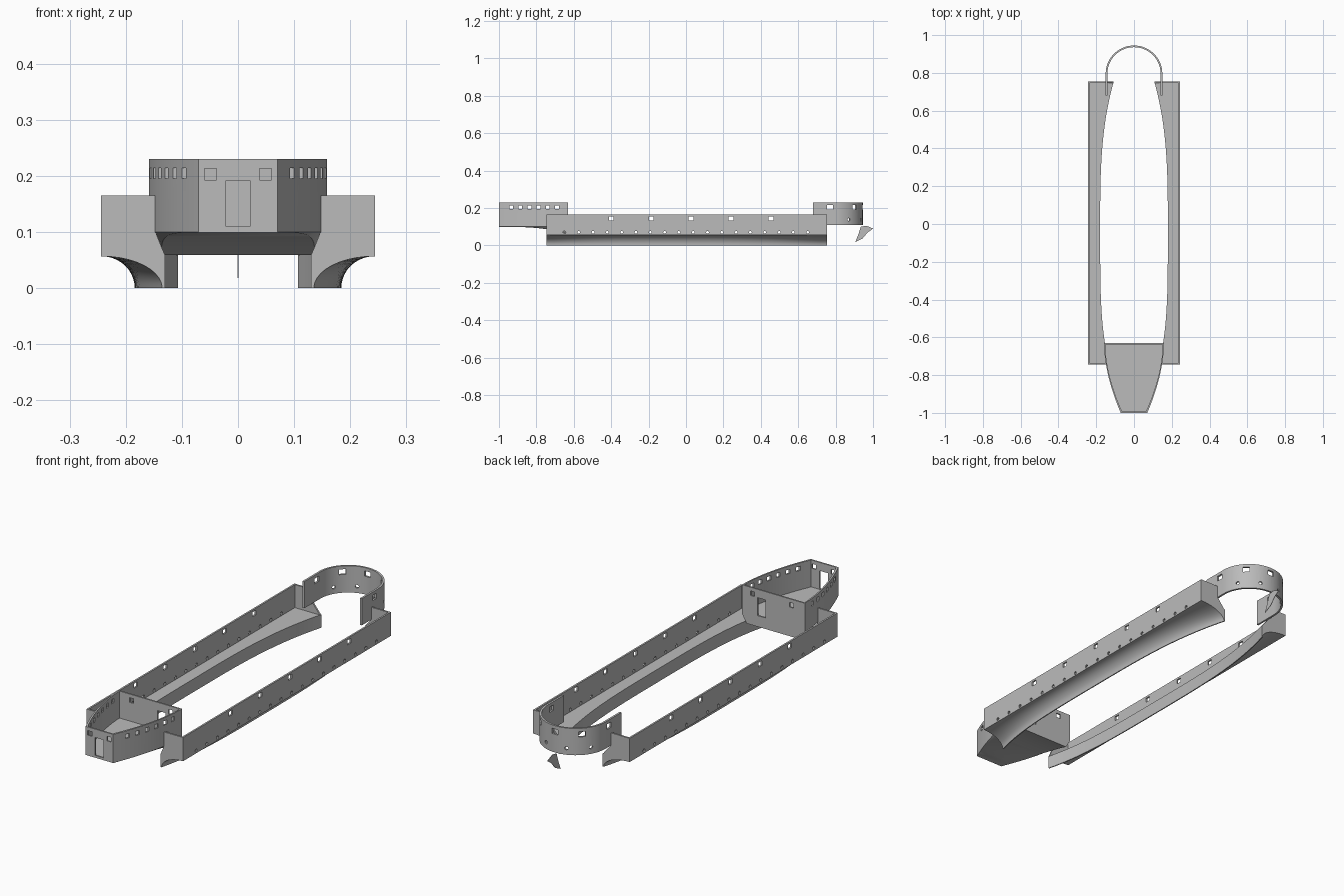
import bpy, bmesh, math
from mathutils import Matrix, Vector

if "Cube" in bpy.data.objects:
    bpy.data.objects.remove(bpy.data.objects["Cube"])

grey = bpy.data.materials.new("plain grey")
grey.diffuse_color = (0.5, 0.5, 0.5, 1)
grey.use_nodes = True
grey.node_tree.nodes["Principled BSDF"].inputs["Base Color"].default_value = grey.diffuse_color


def finish(bm, name):
    bmesh.ops.recalc_face_normals(bm, faces=bm.faces)
    me = bpy.data.meshes.new(name)
    bm.to_mesh(me)
    bm.free()
    ob = bpy.data.objects.new(name, me)
    me.materials.append(grey)
    bpy.context.collection.objects.link(ob)
    return ob


def loft(name, sections):
    """Closed solid through a list of equal-length closed sections."""
    bm = bmesh.new()
    rings = [[bm.verts.new(p) for p in s] for s in sections]
    n = len(rings[0])
    for a, b in zip(rings, rings[1:]):
        for i in range(n):
            j = (i + 1) % n
            bm.faces.new((a[i], a[j], b[j], b[i]))
    bm.faces.new(rings[0])
    bm.faces.new(rings[-1])
    return finish(bm, name)


def prism(name, pts, z0, z1):
    return loft(name, [[(x, y, z) for x, y in pts] for z in (z0, z1)])


def box(bm, c, size, rot=0):
    m = Matrix.Translation(c) @ Matrix.Rotation(rot, 4, 'Z') @ Matrix.Diagonal((*size, 1))
    bmesh.ops.create_cube(bm, size=1, matrix=m)


def port(bm, c, r, depth, rot=0):
    m = Matrix.Translation(c) @ Matrix.Rotation(rot, 4, 'Z') @ Matrix.Rotation(math.pi / 2, 4, 'Y')
    bmesh.ops.create_cone(bm, cap_ends=True, segments=10, radius1=r, radius2=r, depth=depth, matrix=m)


def cut(ob, cutter):
    mod = ob.modifiers.new("cut", 'BOOLEAN')
    mod.operation, mod.solver, mod.object = 'DIFFERENCE', 'EXACT', cutter
    dg = bpy.context.evaluated_depsgraph_get()
    me = bpy.data.meshes.new_from_object(ob.evaluated_get(dg))
    ob.modifiers.clear()
    ob.data = me
    bpy.data.objects.remove(cutter)


def smooth(ob):
    bpy.ops.object.select_all(action='DESELECT')
    ob.select_set(True)
    bpy.context.view_layer.objects.active = ob
    bpy.ops.object.shade_smooth_by_angle(angle=math.radians(30))


Y0, Y1 = -0.745, 0.755


def hull_x(y):
    return 0.179 - (0.049 * (y / Y0) ** 4 if y < 0 else 0.072 * (y / Y1) ** 3)


def underside(y, sx):
    b = hull_x(y) + 0.005
    return [(sx * (0.243 - (0.243 - b) * math.cos(t)), y, 0.057 * math.sin(t))
            for t in [k * math.pi / 20 for k in range(11)]]


for sx, side in ((1, "right"), (-1, "left")):
    # overhanging side deck with hollow curved underside
    secs = []
    for i in range(41):
        y = Y0 + (Y1 - Y0) * i / 40
        secs.append([(sx * hull_x(y), y, 0.06), (sx * hull_x(y), y, 0)]
                    + underside(y, sx) + [(sx * 0.243, y, 0.06)])
    smooth(loft(side + "_side_deck", secs))

    # tall outer wall with square windows and a row of portholes
    bm = bmesh.new()
    box(bm, (sx * 0.24, (Y0 + Y1) / 2, 0.111), (0.008, Y1 - Y0, 0.108))
    wall = finish(bm, side + "_outer_wall")
    bm = bmesh.new()
    for k in range(5):
        box(bm, (sx * 0.24, -0.4 + 0.2135 * k, 0.145), (0.05, 0.025, 0.021))
    for k in range(18):
        port(bm, (sx * 0.24, -0.65 + 0.0765 * k, 0.07), 0.0075, 0.05)
    cut(wall, finish(bm, "wall_cutter"))

    # end panels
    for y, d, name, prof in (
            (Y0, 0.008, "front", [(0.13, 0.058), (0.145, 0.095), (0.145, 0.165)]),
            (Y1, -0.008, "rear", [(0.108, 0.058), (0.15, 0.11), (0.15, 0.165)])):
        prof = [(0.2435, 0.058)] + prof + [(0.2435, 0.165)]
        loft(f"{side}_{name}_panel", [[(sx * x, yy, z) for x, z in prof]
                                      for yy in (y, y + d)])

# ---- front cabin ----
CF, CR = -1.0, -0.63


def cabin_w(t):
    return 0.07 + 0.089 * (1 - (1 - t) ** 1.8)


ts = [i / 14 for i in range(15)]


def outline(inset, inset_y):
    half = [(cabin_w(t) - inset, CF + inset_y + (CR - CF - 2 * inset_y) * t) for t in ts]
    return half + [(-x, y) for x, y in reversed(half)]


cabin = prism("front_cabin", outline(0, 0), 0.1, 0.23)
cut(cabin, prism("cabin_cutter", outline(0.007, 0.007), 0.107, 0.3))
bm = bmesh.new()
for y in (-0.935, -0.886, -0.837, -0.788, -0.739, -0.69):
    box(bm, (0, y, 0.205), (0.5, 0.02, 0.019))
box(bm, (0, CF, 0.151), (0.042, 0.05, 0.082))
for x in (-0.049, 0.049):
    box(bm, (x, CF, 0.203), (0.022, 0.05, 0.021))
box(bm, (0.06, CR, 0.151), (0.042, 0.05, 0.082))
for x in (-0.092, 0.105):
    box(bm, (x, CR, 0.203), (0.022, 0.05, 0.021))
cut(cabin, finish(bm, "opening_cutter"))
smooth(cabin)

# keel wedge that drops below the cabin towards its rear wall
secs = []
for t in ts:
    w, y, z = cabin_w(t), CF + (CR - CF) * t, 0.0995 - 0.04 * t ** 3
    secs.append([(-w, y, 0.1), (w, y, 0.1), (w * (1 - 0.15 * t), y, z), (-w * (1 - 0.15 * t), y, z)])
smooth(loft("cabin_bottom_wedge", secs))

# ---- rounded rear wall ----
CY, R = 0.795, 0.15


def arch(r):
    arc = [(r * math.cos(a), CY + r * math.sin(a)) for a in [k * math.pi / 32 for k in range(33)]]
    return [(r, 0.68)] + arc + [(-r, 0.68)]


rear = prism("rounded_rear_wall", arch(R) + arch(R - 0.009)[::-1], 0.108, 0.23)
bm = bmesh.new()
for deg in (45, 90, 135):
    a = math.radians(deg)
    box(bm, (R * math.cos(a), CY + R * math.sin(a), 0.203), (0.06, 0.03, 0.024), a)
for x in (-R, R):
    box(bm, (x, 0.77, 0.203), (0.06, 0.03, 0.024))
for deg in (30, 70, 110, 150):
    a = math.radians(deg)
    port(bm, (R * math.cos(a), CY + R * math.sin(a), 0.138), 0.008, 0.06, a)
cut(rear, finish(bm, "rear_cutter"))
smooth(rear)

# ---- rudder: thin upright blade behind the rear wall ----
blade = [(0.905, 0.018), (0.922, 0.06), (0.935, 0.1), (0.965, 0.105), (1.0, 0.09),
         (0.97, 0.068), (0.945, 0.038)]
loft("rudder_blade", [[(x, y, z) for y, z in blade] for x in (-0.001, 0.001)])
